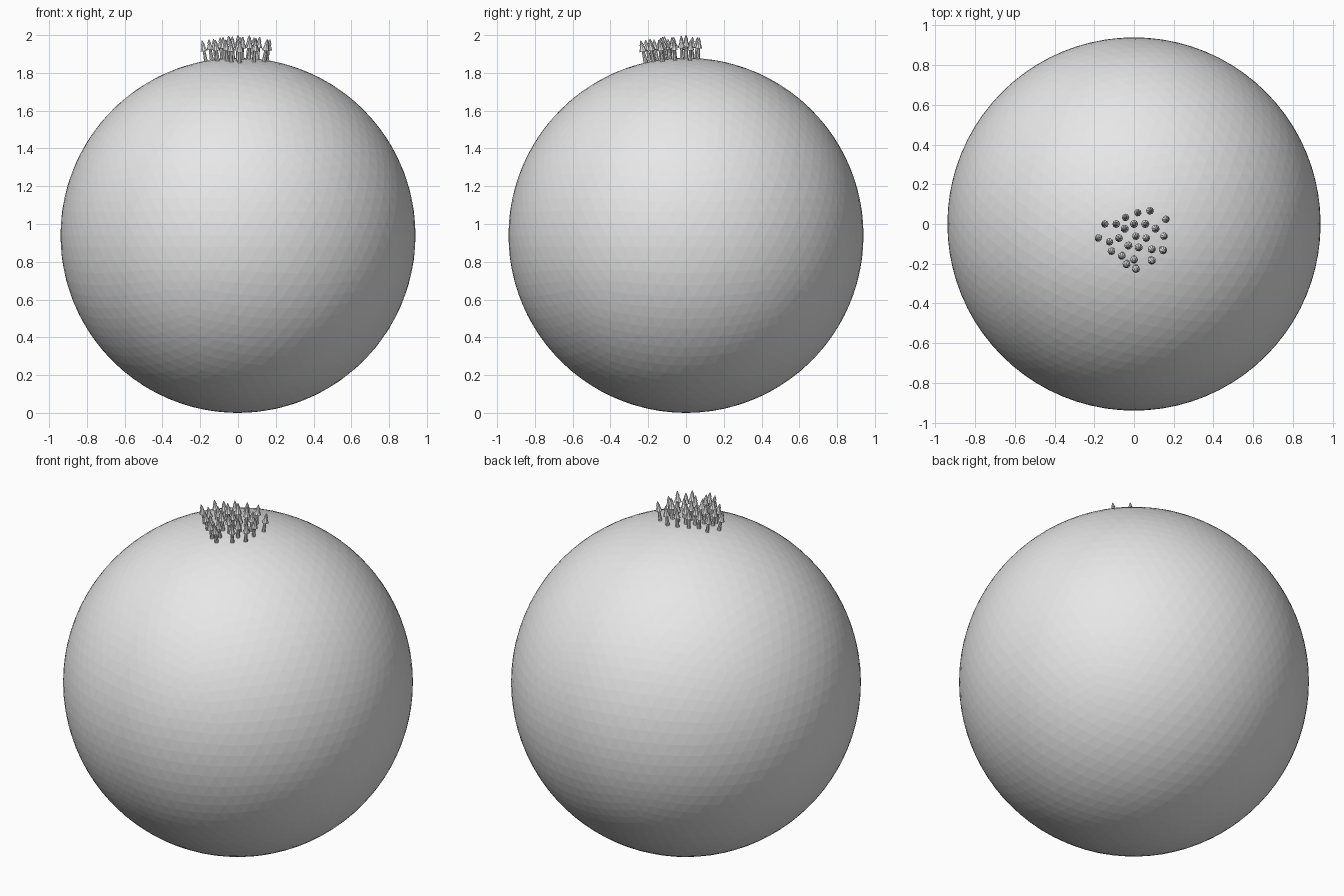
import bpy, bmesh, random
from math import sqrt
from mathutils import Vector, Matrix

if "Cube" in bpy.data.objects:
    bpy.data.objects.remove(bpy.data.objects["Cube"])

random.seed(4)
R = 0.94
CENTRE = Vector((0, 0, R))

grey = bpy.data.materials.new("plain_grey")
grey.diffuse_color = (0.8, 0.8, 0.8, 1)
grey.use_nodes = True
grey.node_tree.nodes["Principled BSDF"].inputs["Base Color"].default_value = grey.diffuse_color


def add_object(name, bm):
    me = bpy.data.meshes.new(name)
    bm.to_mesh(me)
    bm.free()
    me.materials.append(grey)
    ob = bpy.data.objects.new(name, me)
    bpy.context.collection.objects.link(ob)
    return ob


# planet: faceted icosphere
bm = bmesh.new()
bmesh.ops.create_icosphere(bm, subdivisions=5, radius=R)
bmesh.ops.translate(bm, verts=bm.verts, vec=CENTRE)
add_object("planet", bm)


# one tree of unit height: tapered trunk, wide lower cone, small upper cone
def cone(bm, r1, r2, z1, z2):
    bmesh.ops.create_cone(bm, cap_ends=True, segments=8, radius1=r1, radius2=r2,
                          depth=z2 - z1, matrix=Matrix.Translation((0, 0, (z1 + z2) / 2)))


bm = bmesh.new()
cone(bm, 0.10, 0.06, -0.06, 0.60)
cone(bm, 0.175, 0.055, 0.50, 0.82)
cone(bm, 0.10, 0.02, 0.78, 1.0)
tree = add_object("tree", bm)
tree_mesh = tree.data
bpy.data.objects.remove(tree)

# tree tips seen from above (x, y in hundredths), trunks point to the planet centre
tips = [(-4.5, 3.5), (2, 6), (8.5, 7), (17, 2.5), (-15.5, 0), (-9.5, 0), (0, 0),
        (6, 0), (-5, -2.5), (11.5, -2.5), (-19, -7.5), (-8, -7.5), (1, -6.5),
        (6.5, -7.5), (16, -6.5), (-13, -9.5), (-3, -11.5), (2.5, -12.5),
        (9.5, -13.5), (15.5, -14), (-12, -14.5), (-6.5, -17), (0, -19),
        (-4, -21.5), (1, -24), (9.5, -19.5)]
for i, (tx, ty) in enumerate(tips):
    h = 0.12 if i == 6 else random.uniform(0.108, 0.12)
    x, y = tx / 100 / (R + h), ty / 100 / (R + h)
    n = Vector((x, y, sqrt(1 - x * x - y * y)))
    ob = bpy.data.objects.new(f"tree_{i + 1}", tree_mesh)
    bpy.context.collection.objects.link(ob)
    ob.matrix_world = (Matrix.Translation(CENTRE + n * R)
                       @ n.to_track_quat('Z', 'Y').to_matrix().to_4x4()
                       @ Matrix.Scale(h, 4))
